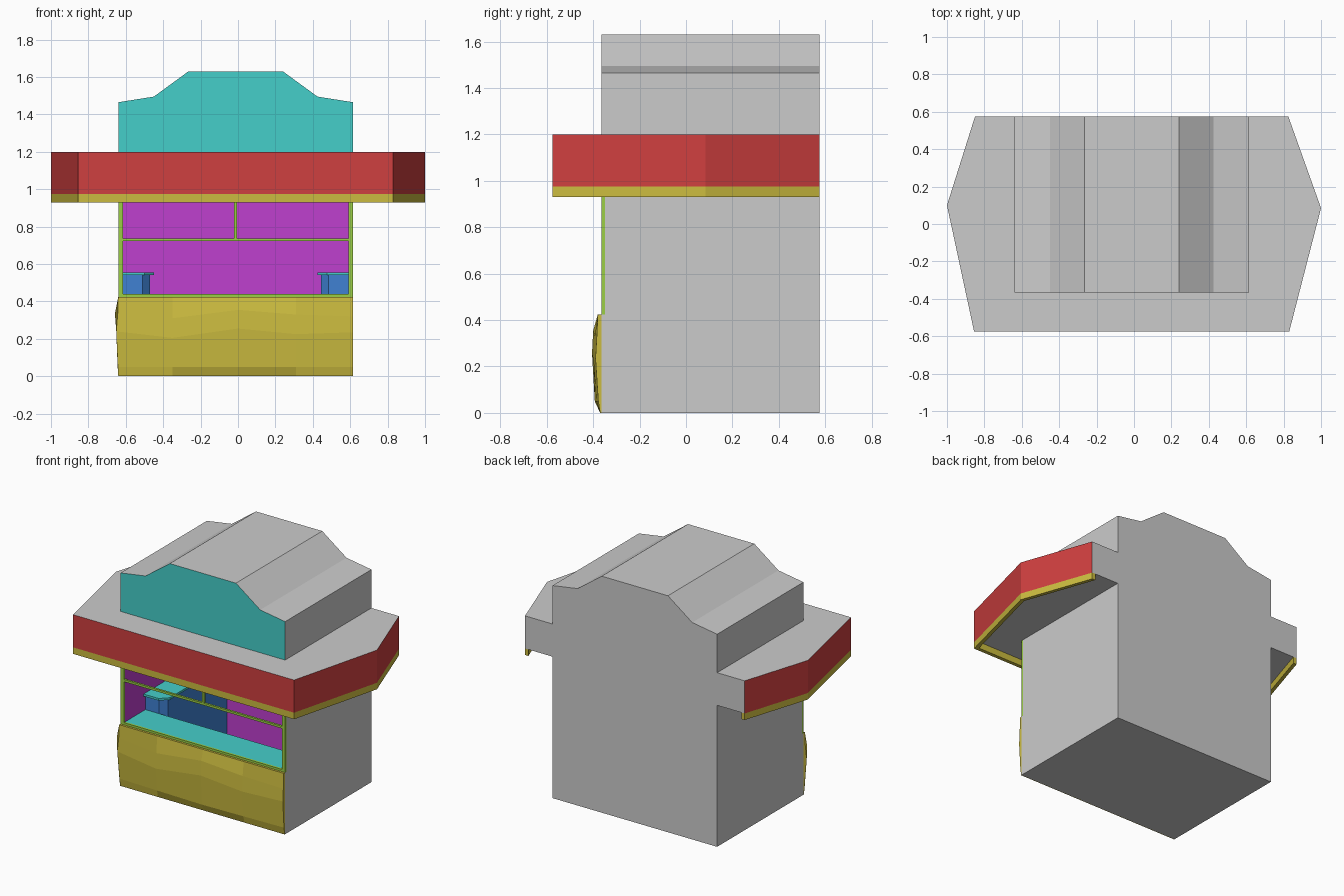
import bpy, bmesh
from mathutils import Vector

if "Cube" in bpy.data.objects:
    bpy.data.objects.remove(bpy.data.objects["Cube"])

COLOURS = {
    "red": (0.62, 0.05, 0.05, 1), "yellow": (0.60, 0.50, 0.05, 1),
    "green": (0.33, 0.62, 0.06, 1), "purple": (0.52, 0.05, 0.62, 1),
    "blue": (0.05, 0.22, 0.65, 1), "teal": (0.06, 0.62, 0.59, 1),
}


def material(colour):
    mat = bpy.data.materials.get(colour)
    if not mat:
        mat = bpy.data.materials.new(colour)
        mat.diffuse_color = COLOURS[colour]
        mat.use_nodes = True
        mat.node_tree.nodes["Principled BSDF"].inputs["Base Color"].default_value = mat.diffuse_color
    return mat


def finish(name, bm, base=None, paint=None, accent=None):
    """base colours the whole part, accent the faces whose normal passes paint"""
    bmesh.ops.recalc_face_normals(bm, faces=bm.faces)
    bm.normal_update()
    if paint:
        for f in bm.faces:
            f.material_index = int(paint(f.normal))
    me = bpy.data.meshes.new(name)
    bm.to_mesh(me)
    bm.free()
    if base or paint:
        me.materials.append(material(base) if base else None)
    if paint:
        me.materials.append(material(accent))
    ob = bpy.data.objects.new(name, me)
    bpy.context.collection.objects.link(ob)
    return ob


def prism(name, pts, axis, lo, hi, base=None, paint=None, accent=None):
    """Extrude a 2D outline along an axis (other two axes in x, y, z order)"""
    def place(p, d):
        c = list(p)
        c.insert("xyz".index(axis), d)
        return Vector(c)
    bm = bmesh.new()
    a = [bm.verts.new(place(p, lo)) for p in pts]
    b = [bm.verts.new(place(p, hi)) for p in pts]
    bm.faces.new(a)
    bm.faces.new(b)
    n = len(pts)
    for i in range(n):
        j = (i + 1) % n
        bm.faces.new((a[i], a[j], b[j], b[i]))
    return finish(name, bm, base, paint, accent)


def box(name, x, y, z, base=None, paint=None, accent=None):
    pts = [(x[0], y[0]), (x[1], y[0]), (x[1], y[1]), (x[0], y[1])]
    return prism(name, pts, "z", z[0], z[1], base, paint, accent)


CX = -0.0125                       # centre line of the booth
L, R, LI, RI = -0.64, 0.615, -0.615, 0.59
FRONT, BACK, ROOM = -0.365, 0.575, 0.55

# Booth walls, purple on the inside
side = [(FRONT, 0), (BACK, 0), (BACK, 0.975), (-0.35, 0.975), (-0.35, 0.425), (FRONT, 0.425)]
prism("left_wall", side, "x", L, LI, None, lambda n: n.x > 0.9, "purple")
prism("right_wall", side, "x", RI, R, None, lambda n: n.x < -0.9, "purple")
box("back_wall", (LI, RI), (ROOM, BACK), (0, 0.975), None, lambda n: n.y < -0.9, "purple")
box("floor", (LI, RI), (FRONT, ROOM), (0, 0.03), None, lambda n: n.z > 0.9, "purple")

# Serving counter behind the front panel
box("counter_base", (LI, RI), (FRONT, -0.14), (0.03, 0.425), "blue")
box("counter_top", (LI, RI), (-0.35, -0.13), (0.425, 0.44), "teal")

# Side cabinets with clipped front corners, mirrored about the centre line
cabinet = [(LI, -0.13), (-0.51, -0.13), (-0.47, -0.09), (-0.47, ROOM), (LI, ROOM)]
worktop = [(LI, -0.15), (-0.50, -0.15), (-0.45, -0.10), (-0.45, ROOM), (LI, ROOM)]
for tag, flip in (("left", False), ("right", True)):
    def m(pts):
        return [(2 * CX - x, y) for x, y in pts] if flip else pts
    prism(tag + "_cabinet", m(cabinet), "z", 0.03, 0.54, "blue")
    prism(tag + "_worktop", m(worktop), "z", 0.54, 0.555, "teal")

# Window frame
fy = (FRONT, -0.35)
box("frame_left", (L, LI), fy, (0.425, 0.975), "green")
box("frame_right", (RI, R), fy, (0.425, 0.975), "green")
box("frame_sill", (LI, RI), fy, (0.425, 0.44), "green")
box("frame_head", (LI, RI), fy, (0.955, 0.975), "green")
box("frame_transom", (LI, RI), fy, (0.722, 0.737), "green")
box("frame_mullion", (CX - 0.008, CX + 0.008), fy, (0.737, 0.955), "green")

# Faceted front panel: one cross-section per column, bridged together
cols = [  # x, lower ridge z, upper ridge z, bulge
    (L, 0.24, 0.335, -0.385), (-0.35, 0.205, 0.31, -0.395), (0.0, 0.255, 0.355, -0.405),
    (0.31, 0.225, 0.33, -0.398), (R, 0.235, 0.32, -0.39)]
bm = bmesh.new()
rings = []
for i, (x, z1, z2, y) in enumerate(cols):
    bow = -0.018 if i == 0 else 0
    prof = [(FRONT, 0, 0), (-0.37, 0, 0), (y + 0.012, 0.05, bow * 0.2), (y, z1, bow * 0.6),
            (y + 0.005, z2, bow), (-0.38, 0.425, 0), (FRONT, 0.425, 0)]
    rings.append([bm.verts.new((x + dx, py, pz)) for py, pz, dx in prof])
for a, b in zip(rings, rings[1:]):
    for k in range(7):
        j = (k + 1) % 7
        bm.faces.new((a[k], a[j], b[j], b[k]))
bm.faces.new(rings[0])
bm.faces.new(rings[-1])
finish("front_panel", bm, "yellow")

# Canopy: red fascia on all sides but the back
hexa = [(-0.85, BACK), (-1, 0.10), (-0.855, -0.575), (0.83, -0.575), (1, 0.085), (0.825, BACK)]
prism("canopy", hexa, "z", 0.975, 1.2, None,
      lambda n: abs(n.z) < 0.5 and n.y < 0.9, "red")

# Yellow lip hanging below the canopy edge, open at the back
inner = [(-0.825, BACK), (-0.974, 0.10), (-0.835, -0.55), (0.81, -0.55), (0.974, 0.085), (0.80, BACK)]
prism("canopy_lip", hexa + inner[::-1], "z", 0.93, 0.975, "yellow")

# Stepped sign block above the canopy, teal on the front
sign = [(L, 1.2), (R, 1.2), (R, 1.465), (0.425, 1.495), (0.24, 1.63),
        (-0.265, 1.63), (-0.45, 1.495), (L, 1.465)]
prism("roof_sign", sign, "y", FRONT, BACK, None, lambda n: n.y < -0.9, "teal")
